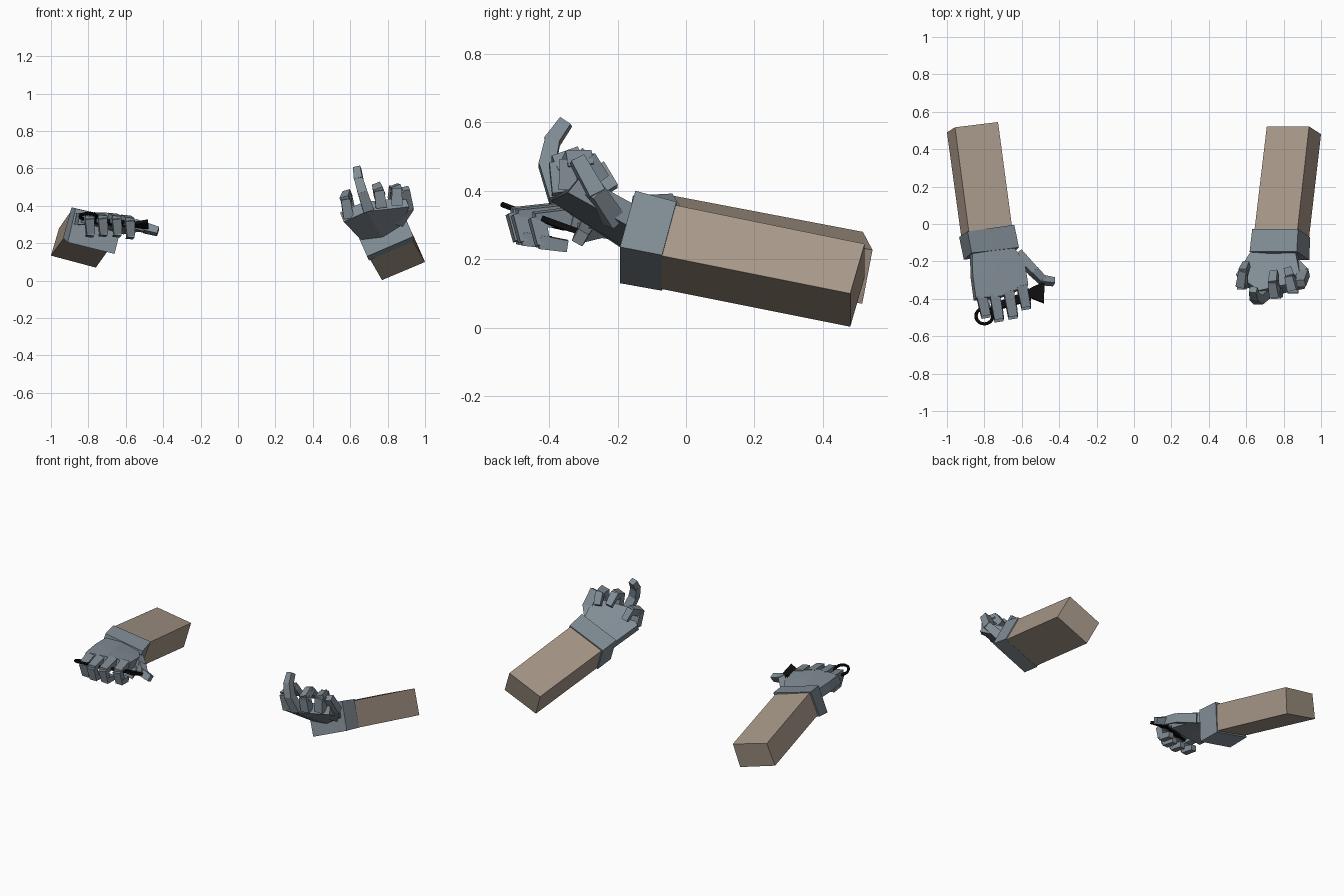
import bpy, bmesh, math
from mathutils import Vector as V

if "Cube" in bpy.data.objects:
    bpy.data.objects.remove(bpy.data.objects["Cube"])


def material(name, rgb):
    m = bpy.data.materials.new(name)
    m.diffuse_color = (*rgb, 1)
    m.use_nodes = True
    m.node_tree.nodes["Principled BSDF"].inputs["Base Color"].default_value = m.diffuse_color
    return m


SKIN = material("sleeve tan", (0.39, 0.315, 0.25))
GLOVE = material("glove grey", (0.22, 0.265, 0.30))
BLACK = material("black metal", (0.004, 0.004, 0.004))


def finish(name, bm, mat):
    bmesh.ops.recalc_face_normals(bm, faces=bm.faces)
    me = bpy.data.meshes.new(name)
    bm.to_mesh(me)
    bm.free()
    me.materials.append(mat)
    ob = bpy.data.objects.new(name, me)
    bpy.context.collection.objects.link(ob)
    return ob


def add_loft(bm, sections):
    """Skin a closed solid through cross-sections with equal point counts."""
    rings = [[bm.verts.new(p) for p in s] for s in sections]
    n = len(rings[0])
    for a, b in zip(rings, rings[1:]):
        for i in range(n):
            j = (i + 1) % n
            bm.faces.new((a[i], a[j], b[j], b[i]))
    bm.faces.new(rings[0])
    bm.faces.new(rings[-1])


def loft(name, sections, mat):
    bm = bmesh.new()
    add_loft(bm, sections)
    return finish(name, bm, mat)


def slab(points, thick):
    """Cross-section: a row of points and the same row offset by thick."""
    pts = [V(p) for p in points]
    return pts + [p + V(thick) for p in reversed(pts)]


def finger(name, path, side, width, thick):
    """A chain of tapered boxes along a path, one per finger bone."""
    bm = bmesh.new()
    side = V(side).normalized()
    pts = [V(p) for p in path]
    for k, (a, b) in enumerate(zip(pts, pts[1:])):
        d = (b - a).normalized()
        s = (side - d * side.dot(d)).normalized()
        up = d.cross(s)
        secs = []
        for p, f in ((a - d * 0.008, 1 - 0.1 * k), (b + d * 0.008, 0.88 - 0.1 * k)):
            x, y = s * width * f / 2, up * thick * f / 2
            secs.append([p - x - y, p + x - y, p + x + y, p - x + y])
        add_loft(bm, secs)
    return finish(name, bm, GLOVE)


# Forearms: tapering boxes from elbow to wrist
loft("left_forearm", [
    [(.77, .48, .003), (1.0, .48, .10), (.936, .522, .245), (.71, .522, .148)],
    [(.704, -.09, .117), (.934, -.09, .214), (.872, -.05, .362), (.642, -.05, .264)]], SKIN)
loft("right_forearm", [
    [(-1.0, .49, .134), (-.76, .515, .07), (-.727, .545, .227), (-.957, .517, .28)],
    [(-.922, -.08, .24), (-.685, -.06, .175), (-.65, -.03, .33), (-.882, -.05, .388)]], SKIN)

# Glove cuffs: slightly flared boxes over the wrists
loft("left_cuff", [
    [(.70, -.07, .108), (.942, -.07, .212), (.877, -.028, .368), (.632, -.028, .266)],
    [(.69, -.193, .13), (.937, -.193, .236), (.87, -.148, .40), (.618, -.148, .293)]], GLOVE)
loft("right_cuff", [
    [(-.935, -.07, .23), (-.685, -.045, .163), (-.64, -.004, .335), (-.89, -.04, .392)],
    [(-.91, -.19, .205), (-.66, -.17, .143), (-.615, -.125, .325), (-.868, -.155, .386)]], GLOVE)

# Left hand: palm turned up
n = (-.02, .04, .05)
loft("left_palm", [
    slab([(.665, -.155, .21), (.77, -.165, .225), (.875, -.155, .29)], n),
    slab([(.565, -.31, .315), (.69, -.395, .37), (.915, -.345, .395)], n)], GLOVE)
SL = (.92, 0, .36)
for name, path, w in (
    ("left_little_finger", [(.59, -.31, .345), (.575, -.325, .43), (.585, -.255, .462), (.60, -.22, .41)], .055),
    ("left_ring_finger", [(.695, -.375, .385), (.665, -.405, .475), (.645, -.39, .545), (.638, -.355, .595)], .058),
    ("left_middle_finger", [(.765, -.365, .40), (.755, -.375, .475), (.745, -.315, .50), (.75, -.265, .45)], .06),
    ("left_index_finger", [(.85, -.345, .41), (.85, -.345, .485), (.835, -.285, .49), (.825, -.25, .44)], .06),
    ("left_thumb", [(.85, -.215, .32), (.905, -.265, .395), (.89, -.315, .485)], .068),
):
    finger(name, path, SL, w, .055)

# Right hand: palm turned down, fingers wrapped round the handle
n = (-.012, -.015, -.06)
loft("right_palm", [
    slab([(-.865, -.15, .36), (-.76, -.14, .355), (-.645, -.12, .32)], n),
    slab([(-.862, -.27, .362), (-.73, -.265, .362), (-.585, -.20, .325)], n),
    slab([(-.845, -.395, .36), (-.71, -.385, .365), (-.565, -.325, .34)], n)], GLOVE)
SR = (.95, .2, -.1)
for name, x, y, z, reach in (
    ("right_little_finger", -.815, -.385, .335, .095),
    ("right_ring_finger", -.745, -.38, .338, .12),
    ("right_middle_finger", -.67, -.365, .335, .12),
    ("right_index_finger", -.60, -.335, .325, .10),
):
    finger(name, [(x, y, z), (x + .02, y - reach, z - .01),
                  (x + .025, y - reach + .015, z - .075),
                  (x + .02, y - reach + .08, z - .085)], SR, .055, .05)
finger("right_thumb", [(-.62, -.165, .285), (-.535, -.255, .295), (-.49, -.30, .28), (-.435, -.308, .265)],
       (0, .5, .9), .06, .05)

# Held tool: finger ring, hidden handle and short flat blade
bpy.ops.mesh.primitive_torus_add(location=(-.80, -.492, .343), rotation=(-.36, 0, 0),
                                 major_radius=.045, minor_radius=.009,
                                 major_segments=20, minor_segments=6)
ring = bpy.context.object
ring.name = "tool_ring"
ring.data.materials.append(BLACK)
t = (0, .006, .016)
loft("tool_handle", [slab([(-.775, -.475, .318), (-.765, -.435, .302)], t),
                     slab([(-.55, -.41, .305), (-.55, -.355, .283)], t)], BLACK)
loft("tool_blade", [slab([(-.575, -.385, .297), (-.565, -.355, .285)], t),
                    slab([(-.535, -.405, .303), (-.535, -.338, .28)], t),
                    slab([(-.482, -.425, .312), (-.478, -.315, .272)], t)], BLACK)
